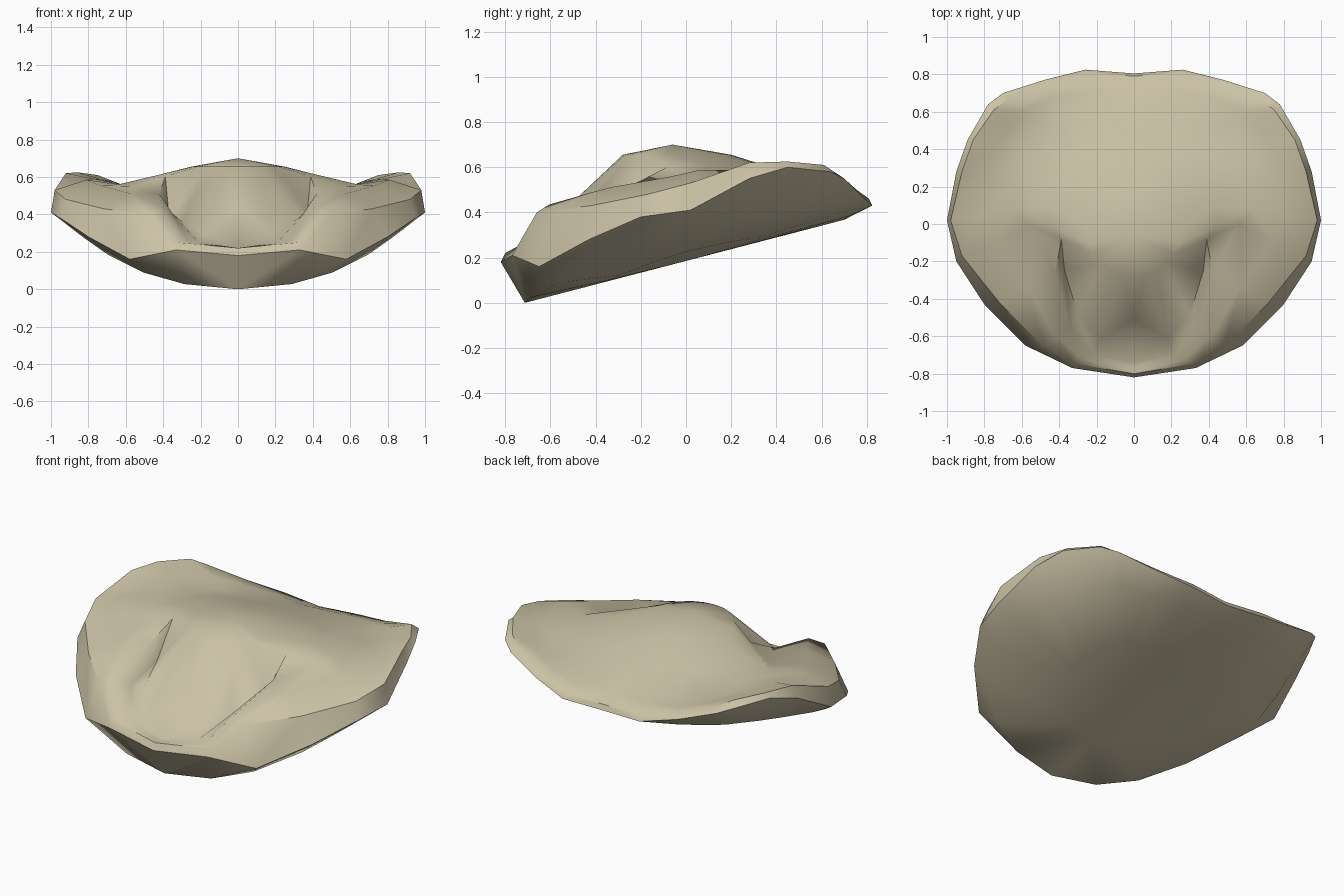
import bpy
import bmesh
import math
from mathutils import Vector

start_cube = bpy.data.objects.get("Cube")
if start_cube:
    bpy.data.objects.remove(start_cube, do_unlink=True)

# One plain stone colour
colour = (0.60, 0.54, 0.38, 1.0)
stone = bpy.data.materials.new("pale_stone")
stone.use_nodes = True
stone.diffuse_color = colour
shader = stone.node_tree.nodes["Principled BSDF"]
shader.inputs["Base Color"].default_value = colour
shader.inputs["Roughness"].default_value = 0.9

# Half outlines, running from the front centre round the left to the back centre
rim = [(0, -.82, .18), (.33, -.77, .21), (.58, -.65, .16), (.8, -.43, .28),
       (.95, -.2, .38), (1, .02, .41), (.95, .28, .55), (.89, .45, .6),
       (.78, .64, .58), (.7, .7, .55), (.48, .77, .48), (.26, .825, .43), (0, .805, .42)]
lip = [(0, -.8, .22), (.33, -.745, .25), (.48, -.66, .4), (.72, -.42, .43),
       (.92, -.17, .48), (.98, .02, .53), (.92, .28, .62), (.86, .45, .625),
       (.75, .61, .61), (.67, .67, .57), (.47, .755, .5), (.25, .81, .46), (0, .79, .45)]
fold = [(0, -.74, .22), (.21, -.7, .25), (.34, -.55, .39), (.42, -.26, .51),
        (.56, 0, .55), (.64, .08, .56), (.62, .22, .56), (.6, .36, .55),
        (.57, .46, .535), (.5, .54, .52), (.38, .6, .51), (.2, .63, .51), (0, .63, .52)]
rim, lip, fold = ([Vector(p) for p in curve] for curve in (rim, lip, fold))
last = len(rim) - 1


def underside(scale):
    """Shrink the rim and drop it onto the tilted, trough-shaped belly."""
    ring = []
    for p in rim:
        x, y = p.x * scale, p.y * scale
        ring.append(Vector((x, y, 0.185 + 0.26 * y + 0.2 * x * x)))
    return ring


def lobe_ring(outer, inner):
    """Rounded tops of the lobes and wings, raised beside the groove."""
    ring = [a.lerp(b, 0.5) for a, b in zip(outer, inner)]
    for station in range(2, 6):
        ring[station].z += 0.04
    return ring


def crown_ring():
    """Small oval around the top of the central dome."""
    ring = []
    for i in range(last + 1):
        turn = math.pi * i / last
        ring.append(Vector((0.25 * math.sin(turn), -0.04 - 0.24 * math.cos(turn), 0.655)))
    return ring


def dome_ring(outer, inner):
    """Flank of the dome, with a steep-walled groove along the front lobes."""
    ring = []
    for station, (a, b) in enumerate(zip(outer, inner)):
        in_groove = 0 < station < 4
        p = a.lerp(b, 0.2 if in_groove else 0.5)
        if in_groove:
            p.z -= 0.04 * station
        ring.append(p)
    return ring


def add_loop(mesh, half):
    """Mirror a half outline across x and add it as a closed loop."""
    mirrored = [Vector((-p.x, p.y, p.z)) for p in half[-2:0:-1]]
    return [mesh.verts.new(p) for p in half + mirrored]


def bridge(mesh, lower, upper):
    """Skin two loops, with mirrored diagonals on the two halves."""
    count = len(lower)
    for i in range(count):
        j = (i + 1) % count
        a, b, c, d = lower[i], lower[j], upper[j], upper[i]
        if i < count // 2:
            mesh.faces.new((a, b, c))
            mesh.faces.new((a, c, d))
        else:
            mesh.faces.new((a, b, d))
            mesh.faces.new((b, c, d))


def cap(mesh, loop, point):
    centre = mesh.verts.new(point)
    for i, vert in enumerate(loop):
        mesh.faces.new((vert, loop[(i + 1) % len(loop)], centre))


# Shell skinned from belly to crown
crown = crown_ring()
rings = [underside(0.45), underside(0.87), rim, lip, lobe_ring(lip, fold),
         fold, dome_ring(fold, crown), crown]
bm = bmesh.new()
loops = [add_loop(bm, ring) for ring in rings]
for lower, upper in zip(loops, loops[1:]):
    bridge(bm, lower, upper)
cap(bm, loops[0], (0, 0, 0.185))
cap(bm, loops[-1], (0, -0.06, 0.7))
bmesh.ops.recalc_face_normals(bm, faces=bm.faces[:])

mesh = bpy.data.meshes.new("shell")
bm.to_mesh(mesh)
bm.free()
mesh.materials.append(stone)
shell = bpy.data.objects.new("shell", mesh)
bpy.context.collection.objects.link(shell)

# Soft shading with crisp folds
bpy.ops.object.select_all(action="DESELECT")
shell.select_set(True)
bpy.context.view_layer.objects.active = shell
bpy.ops.object.shade_smooth_by_angle(angle=math.radians(40))
